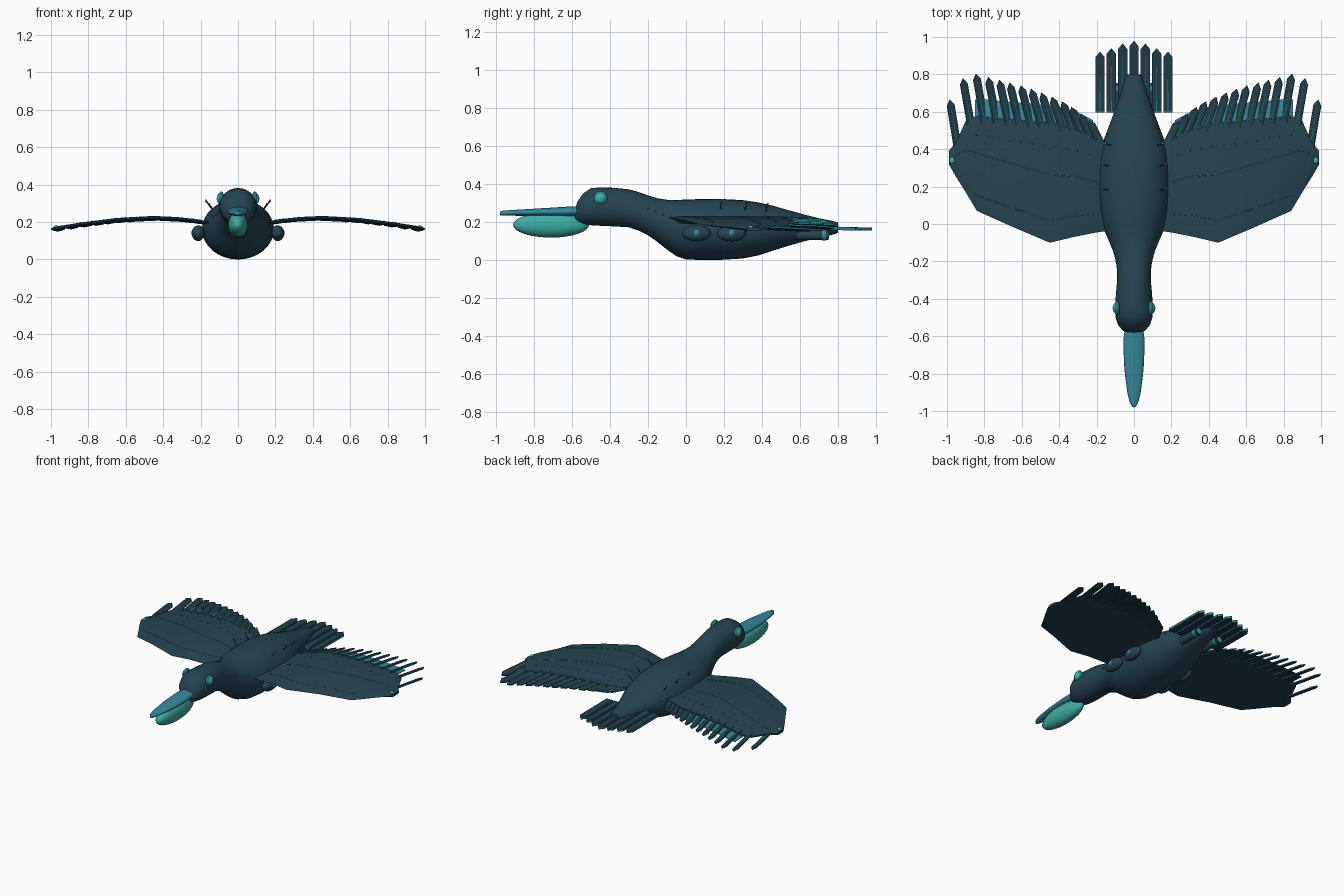
import bpy, bmesh, math
from mathutils import Vector, Matrix

if "Cube" in bpy.data.objects:
    bpy.data.objects.remove(bpy.data.objects["Cube"])

def mat(name, r, g, b):
    m = bpy.data.materials.new(name)
    m.diffuse_color = (r, g, b, 1)
    m.use_nodes = True
    m.node_tree.nodes["Principled BSDF"].inputs["Base Color"].default_value = m.diffuse_color
    return m

DARK = mat("dark_slate_teal", 0.019, 0.058, 0.086)
FEATHER = mat("feather_slate", 0.014, 0.042, 0.058)
BEAK = mat("beak_blue", 0.035, 0.25, 0.33)
TEAL = mat("bright_teal", 0.05, 0.42, 0.38)
TRIM = mat("trim_teal", 0.025, 0.20, 0.24)
PALE = mat("pale_rivet", 0.35, 0.45, 0.45)

def finish(name, bm, mats, smooth=True):
    bmesh.ops.recalc_face_normals(bm, faces=bm.faces)
    me = bpy.data.meshes.new(name)
    bm.to_mesh(me)
    bm.free()
    ob = bpy.data.objects.new(name, me)
    bpy.context.collection.objects.link(ob)
    for m in mats:
        me.materials.append(m)
    if smooth:
        bpy.ops.object.select_all(action='DESELECT')
        ob.select_set(True)
        bpy.context.view_layer.objects.active = ob
        bpy.ops.object.shade_smooth_by_angle(angle=math.radians(40))
    return ob

def lerp(table, t):
    """Linear lookup in rows whose first number is the key."""
    if t <= table[0][0]:
        return table[0][1:]
    for a, b in zip(table, table[1:]):
        if t <= b[0]:
            f = (t - a[0]) / (b[0] - a[0])
            return [p + (q - p) * f for p, q in zip(a[1:], b[1:])]
    return table[-1][1:]

def loft(name, rows, material, n=32):
    """Elliptical sections along y: (y, half width, top z, bottom z)."""
    bm = bmesh.new()
    rings = []
    for y, w, zt, zb in rows:
        rings.append([bm.verts.new((w * math.cos(a), y, (zt + zb) / 2 + (zt - zb) / 2 * math.sin(a)))
                      for a in (2 * math.pi * i / n for i in range(n))])
    for r, s in zip(rings, rings[1:]):
        for i in range(n):
            bm.faces.new((r[i], r[(i + 1) % n], s[(i + 1) % n], s[i]))
    bm.faces.new(rings[0])
    bm.faces.new(rings[-1])
    return finish(name, bm, [material])

def ellipsoid(name, c, r, material, seg=24):
    bm = bmesh.new()
    bmesh.ops.create_uvsphere(bm, u_segments=seg, v_segments=seg // 2, radius=1,
                              matrix=Matrix.Translation(c) @ Matrix.Diagonal((*r, 1)))
    return finish(name, bm, [material])

def rod(name, a, b, r, material, n=20):
    a, b = Vector(a), Vector(b)
    bm = bmesh.new()
    rot = (b - a).to_track_quat('Z', 'Y').to_matrix().to_4x4()
    bmesh.ops.create_cone(bm, cap_ends=True, segments=n, radius1=r, radius2=r, depth=(b - a).length,
                          matrix=Matrix.Translation((a + b) / 2) @ rot)
    return finish(name, bm, [material])

# Body, neck and head
BODY = [(-.585, .035, .265, .205), (-.57, .06, .31, .195), (-.54, .085, .352, .187), (-.5, .098, .378, .183),
        (-.45, .101, .382, .18), (-.38, .097, .38, .177), (-.3, .09, .372, .172), (-.25, .09, .358, .155),
        (-.2, .097, .34, .13), (-.15, .11, .325, .095), (-.1, .13, .317, .055), (-.05, .152, .316, .02),
        (0, .17, .318, .003), (.08, .186, .321, 0), (.17, .192, .322, 0), (.3, .19, .315, .008),
        (.38, .18, .303, .024), (.46, .158, .285, .05), (.54, .128, .262, .075), (.62, .098, .24, .098),
        (.7, .07, .22, .118), (.77, .05, .206, .133), (.8, .036, .198, .142)]
loft("body", BODY, DARK)

# Beak and throat pouch
loft("upper_beak", [(-.57, .05, .283, .228), (-.62, .057, .281, .228), (-.7, .055, .276, .229), (-.8, .049, .27, .231),
                    (-.9, .036, .264, .233), (-.95, .024, .261, .233), (-.975, .01, .258, .234),
                    (-.98, .003, .25, .24)], BEAK)
ellipsoid("throat_pouch", (0, -.71, .185), (.054, .2, .067), TEAL, 32)

# Wing plan: x, leading y, trailing y, mid height
WING = [(.13, -.035, .42, .192), (.2, -.045, .455, .202), (.325, -.07, .52, .216), (.45, -.1, .545, .222),
        (.65, -.015, .562, .211), (.84, .07, .58, .187), (.9, .17, .55, .177), (.95, .25, .44, .170),
        (.99, .32, .39, .162)]

def wing_point(s, x, f, lift=0.0):
    le, te, z = lerp(WING, x)
    return (s * x, le + (te - le) * f, z + lift)

def wing(name, s):
    bm = bmesh.new()
    loops = []
    for row in WING:
        x = row[0]
        pts = [(0, 0), (.12, .009), (.85, .009), (1, .004), (1, -.004), (.85, -.009), (.12, -.009)]
        loops.append([bm.verts.new(wing_point(s, x, f, h)) for f, h in pts])
    for a, b in zip(loops, loops[1:]):
        for i in range(7):
            bm.faces.new((a[i], a[(i + 1) % 7], b[(i + 1) % 7], b[i]))
    bm.faces.new(loops[0])
    bm.faces.new(loops[-1])
    finish(name, bm, [DARK])

def add_feather(bm, base, tip, w, t=.008, roll=0.0):
    """Pointed plate with trim-coloured edges and a thin quill."""
    base, tip = Vector(base), Vector(tip)
    d = (tip - base).normalized()
    side = (d.cross(Vector((0, 0, 1))).normalized() * math.cos(roll) + Vector((0, 0, math.sin(roll)))) * w
    up = side.cross(d).normalized() * t
    neck = tip - d * .03
    out = [base - side, base + side, neck + side, tip, neck - side]
    top = [bm.verts.new(p + up) for p in out]
    bot = [bm.verts.new(p - up) for p in out]
    bm.faces.new(top)
    bm.faces.new(bot[::-1])
    for i in range(5):
        j = (i + 1) % 5
        bm.faces.new((top[i], bot[i], bot[j], top[j])).material_index = 1
    quill = [bm.verts.new(p + up * 1.15) for p in
             (base - side * .1, base + side * .1, tip - d * .015)]
    bm.faces.new(quill).material_index = 1

# Wing feather tips
TIPS = [(.24, .555), (.285, .59), (.335, .625), (.385, .655), (.44, .68), (.495, .702), (.55, .722),
        (.605, .74), (.665, .755), (.72, .77), (.78, .785), (.845, .803), (.915, .778), (.985, .665)]

def wing_feathers(name, s):
    bm = bmesh.new()
    for i, (x, y) in enumerate(TIPS):
        bx = x - .075 + .035 * i / 13
        _, te, z = lerp(WING, bx)
        tz = lerp(WING, x)[2]
        add_feather(bm, (s * bx, te - .03, z - .002), (s * x, y, tz - .006), .021, .004, s * .3)
    finish(name, bm, [FEATHER, TRIM], False)

def under_plate(name, s):
    """Bright covert plate seen between the feathers, dark underneath."""
    bm = bmesh.new()
    xs = [.22, .3, .4, .5, .6, .7, .8, .85]
    rows = []
    for x in xs:
        _, te, z = lerp(WING, x)
        rows.append([bm.verts.new((s * x, y, z + h)) for y, h in
                     ((te - .02, -.002), (te + .09, -.009), (te + .09, -.012), (te - .02, -.006))])
    for a, b in zip(rows, rows[1:]):
        for i in range(4):
            bm.faces.new((a[i], a[(i + 1) % 4], b[(i + 1) % 4], b[i])).material_index = 0 if i == 0 else 1
    bm.faces.new(rows[0]).material_index = 1
    bm.faces.new(rows[-1]).material_index = 1
    finish(name, bm, [BEAK, FEATHER], False)

def seam(name, pts, r=.003):
    cu = bpy.data.curves.new(name, 'CURVE')
    cu.dimensions = '3D'
    cu.bevel_depth = r
    cu.bevel_resolution = 1
    sp = cu.splines.new('POLY')
    sp.points.add(len(pts) - 1)
    for p, q in zip(sp.points, pts):
        p.co = (*q, 1)
    cu.materials.append(TRIM)
    bpy.context.collection.objects.link(bpy.data.objects.new(name, cu))

def body_point(s, y, a, out=0.0):
    w, zt, zb = lerp(BODY, y)
    return (s * (w + out) * math.cos(a), y, (zt + zb) / 2 + ((zt - zb) / 2 + out) * math.sin(a))

for s, side in ((-1, "left"), (1, "right")):
    wing(side + "_wing", s)
    wing_feathers(side + "_wing_feathers", s)
    under_plate(side + "_covert_plate", s)

    # Wing seams, edge trim, rivets and tip light
    for k, (f0, f1) in enumerate(((.2, .16), (.54, .62), (.985, .985))):
        xs = [.2 + .04 * i for i in range(17 if k != 1 else 20)]
        seam(f"{side}_wing_seam_{k}", [wing_point(s, x, f0 + (f1 - f0) * i / len(xs), .0085 if k < 2 else .004)
                                       for i, x in enumerate(xs)], .0025)
    for i in range(11):
        ellipsoid(f"{side}_wing_rivet_{i}", wing_point(s, .24 + .06 * i, .8, .009), (.005, .005, .004), TRIM, 8)
    ellipsoid(side + "_tip_light", (s * .972, .34, .174), (.014, .018, .008), TEAL, 16)

    # Eyes
    ellipsoid(side + "_eye_ring", (s * .09, -.45, .325), (.016, .038, .038), TRIM)
    ellipsoid(side + "_eye", (s * .095, -.45, .325), (.019, .029, .029), TEAL)

    # Side pods with lights
    for k, y in enumerate((.055, .24)):
        ellipsoid(f"{side}_pod_{k}", (s * .213, y, .14), (.034, .077, .042), DARK)
        ellipsoid(f"{side}_pod_light_{k}", (s * .236, y, .142), (.014, .02, .02), BEAK, 16)

    # Tail thrusters
    rod(side + "_thruster", (s * .085, .58, .13), (s * .085, .75, .13), .025, DARK)
    rod(side + "_thruster_ring", (s * .085, .715, .13), (s * .085, .738, .13), .028, BEAK)
    rod(side + "_thruster_glow", (s * .085, .745, .13), (s * .085, .754, .13), .018, TEAL)

    # Small sensor stalks on the back
    for k, y in enumerate((.18, .31, .42)):
        a, b = body_point(s, y, .75, -.005), body_point(s, y + .01, .8, .055)
        rod(f"{side}_stalk_{k}", a, b, .003, DARK, 8)
        ellipsoid(f"{side}_stalk_tip_{k}", b, (.006, .006, .006), PALE, 10)

    # Neck and flank rivets
    for k, y in enumerate((-.2, -.16, -.12, -.08, .4, .44, .48)):
        ellipsoid(f"{side}_body_rivet_{k}", body_point(s, y, .35, .002), (.006, .006, .006), TRIM, 8)

# Tail fan
bm = bmesh.new()
for i in range(-3, 4):
    add_feather(bm, (i * .0605, .595, .166), (i * .0605, (.98, .965, .94, .922)[abs(i)], .164), .025, .008)
finish("tail_feathers", bm, [FEATHER, TRIM], False)
for i in range(-3, 4):
    rod(f"tail_band_{i + 3}", (i * .0605 - .025, .6, .172), (i * .0605 + .025, .6, .172), .005, TRIM, 8)
